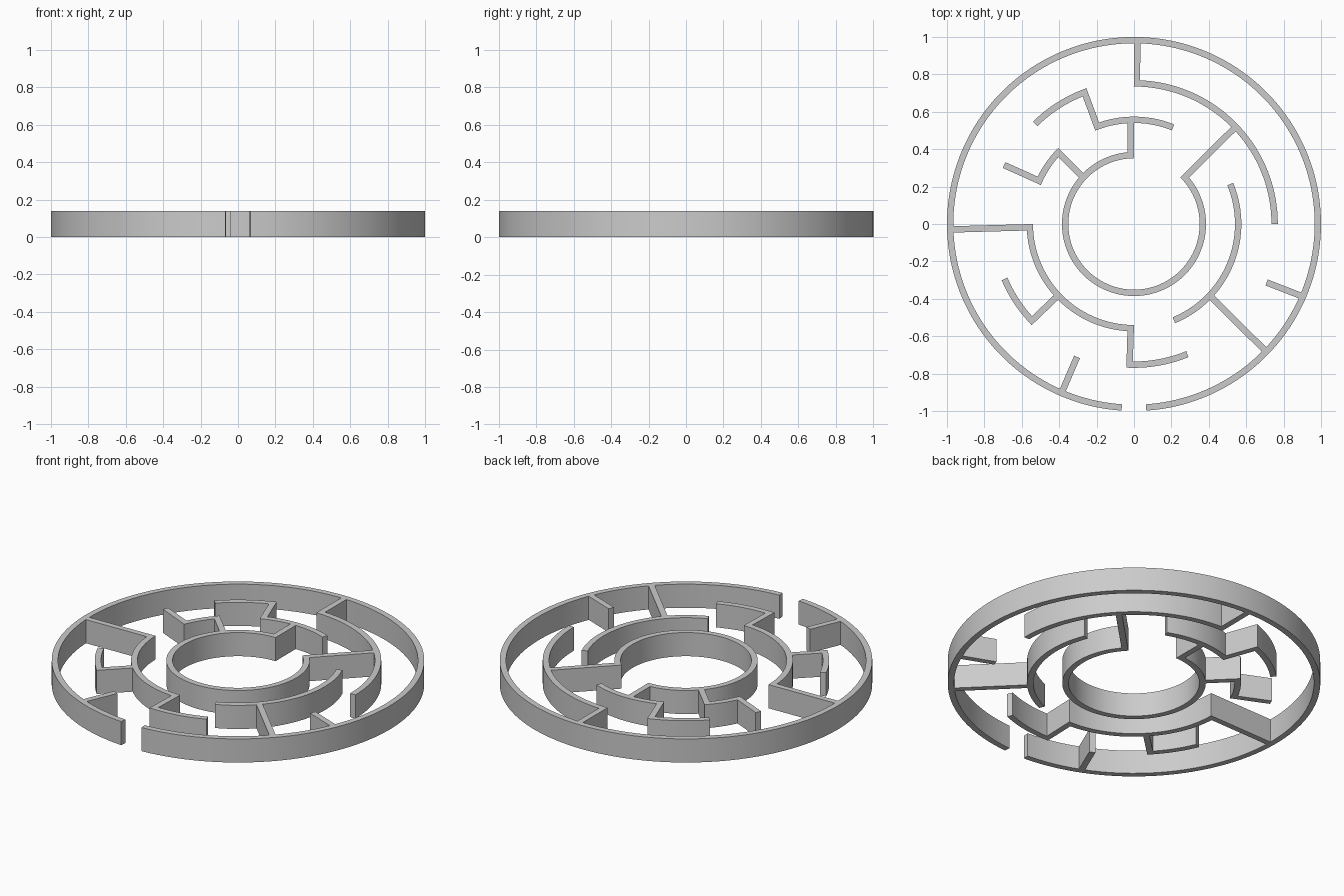
import bpy, bmesh, math
from mathutils import Vector

if "Cube" in bpy.data.objects:
    bpy.data.objects.remove(bpy.data.objects["Cube"])

HEIGHT, THICK = 0.14, 0.034
# centre-line radii of the concentric rings
R1, R2, R3, R4 = 0.983, 0.752, 0.557, 0.368


def path_points(stops):
    """Polar stops (radius, degrees); equal radii in a row are joined by an arc."""
    pts = []
    for i, (r, a) in enumerate(stops):
        if i and abs(stops[i - 1][0] - r) < 1e-6:
            a0 = stops[i - 1][1]
            n = max(2, round(abs(a - a0) / 2.5))
            angles = [a0 + (a - a0) * k / n for k in range(1, n + 1)]
        else:
            angles = [a]
        pts += [Vector((r * math.cos(math.radians(t)),
                        r * math.sin(math.radians(t)))) for t in angles]
    return pts


def wall(name, stops):
    """Upright wall of constant thickness along a path, with mitred corners."""
    pts = path_points(stops)
    dirs = [(b - a).normalized() for a, b in zip(pts, pts[1:])]
    bm = bmesh.new()
    sections = []
    for i, p in enumerate(pts):
        d0, d1 = dirs[max(i - 1, 0)], dirs[min(i, len(dirs) - 1)]
        n0, n1 = Vector((-d0.y, d0.x)), Vector((-d1.y, d1.x))
        m = (n0 + n1).normalized()
        off = m * (THICK / 2 / m.dot(n0))
        sections.append([bm.verts.new((q.x, q.y, z)) for q, z in
                         ((p + off, 0), (p - off, 0), (p - off, HEIGHT), (p + off, HEIGHT))])
    for s, t in zip(sections, sections[1:]):
        for k in range(4):
            j = (k + 1) % 4
            bm.faces.new((s[k], s[j], t[j], t[k]))
    bm.faces.new(sections[0])
    bm.faces.new(sections[-1][::-1])
    bmesh.ops.recalc_face_normals(bm, faces=bm.faces)
    me = bpy.data.meshes.new(name)
    bm.to_mesh(me)
    bm.free()
    ob = bpy.data.objects.new(name, me)
    bpy.context.collection.objects.link(ob)
    bpy.ops.object.select_all(action='DESELECT')
    ob.select_set(True)
    bpy.context.view_layer.objects.active = ob
    bpy.ops.object.shade_smooth_by_angle(angle=math.radians(30))


# outer ring with the entrance at the front
wall("outer_ring", [(R1, -86.25), (R1, 266.2)])
# inner ring with its opening and two connecting walls
wall("inner_ring", [(R3, 91.75), (R4, 92.6), (R4, 402.4), (R2, 403.7)])
# walls hanging off the outer ring
wall("back_right_wall", [(R1, 89.0), (R2, 88.8), (R2, 0)])
wall("left_front_wall", [(R1, 181.7), (R3, 181.8), (R3, 268.2), (R2, 268.2), (R2, 292.3)])
wall("right_spoke", [(R1, -44.0), (R3, -43.3)])
wall("right_stub", [(R1, -23.25), (0.775, -23.8)])
wall("front_stub", [(R1, 246.8), (0.773, 246.8)])
# inner passages
wall("right_arc", [(R3, -67.5), (R3, 22.5)])
wall("back_zigzag", [(R3, 68), (R3, 110.7), (R2, 110.6), (R2, 134.6)])
wall("left_zigzag", [(0.763, 155.6), (R3, 155.5), (R3, 136.7), (R4, 137.6)])
wall("front_left_hook", [(R3, 223.3), (R2, 223.4), (R2, 203)])
